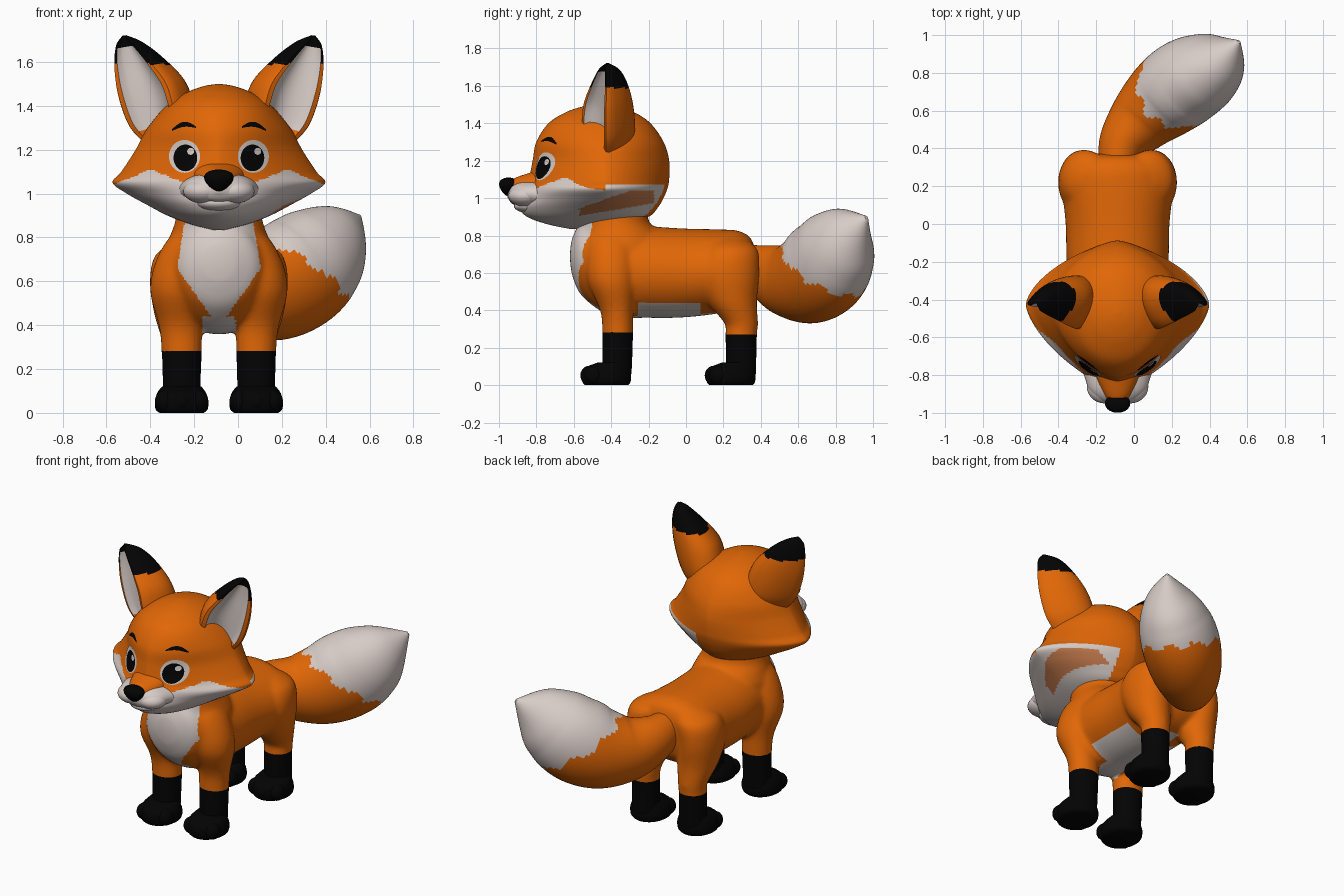
import bpy, bmesh, math
from mathutils import Vector
from mathutils.bvhtree import BVHTree

old = bpy.data.objects.get("Cube")
if old:
    bpy.data.objects.remove(old, do_unlink=True)

CX = -0.087  # centre line of the animal
ORANGE, WHITE, BLACK, TAN = range(4)
palette = []
for name, rgb in (("orange fur", (0.75, 0.135, 0.002)), ("white fur", (0.68, 0.6, 0.57)),
                  ("black fur", (0.001, 0.001, 0.001)), ("tan fur", (0.57, 0.2, 0.075))):
    m = bpy.data.materials.new(name)
    m.use_nodes = True
    m.diffuse_color = (*rgb, 1)
    m.roughness = 1
    bsdf = m.node_tree.nodes["Principled BSDF"]
    bsdf.inputs["Base Color"].default_value = (*rgb, 1)
    bsdf.inputs["Roughness"].default_value = 1
    bsdf.inputs["Specular IOR Level"].default_value = 0
    palette.append(m)


def finish(name, bm, normals=True):
    if normals:
        bmesh.ops.recalc_face_normals(bm, faces=bm.faces)
    me = bpy.data.meshes.new(name)
    bm.to_mesh(me)
    bm.free()
    for m in palette:
        me.materials.append(m)
    me.shade_smooth()
    me.set_sharp_from_angle(angle=math.radians(45))
    ob = bpy.data.objects.new(name, me)
    bpy.context.collection.objects.link(ob)
    return ob


def smooth(rows, steps):
    """Catmull-Rom interpolation of rows of numbers."""
    out = []
    for i in range(len(rows) - 1):
        a, b, c, d = (rows[max(0, min(len(rows) - 1, k))] for k in range(i - 1, i + 3))
        for s in range(steps):
            t = s / steps
            out.append([q + 0.5 * t * (r - p + t * (2 * p - 5 * q + 4 * r - w + t * (3 * (q - r) + w - p)))
                        for p, q, r, w in zip(a, b, c, d)])
    return out + [list(rows[-1])]


def loft(name, rings, rule=lambda c, i, j: ORANGE):
    """Skin rings of points; rule(centre, ring, segment) gives the colour."""
    bm = bmesh.new()
    vs = [[bm.verts.new(p) for p in r] for r in rings]
    n = len(rings[0])
    for i in range(len(vs) - 1):
        for j in range(n):
            k = (j + 1) % n
            f = bm.faces.new((vs[i][j], vs[i][k], vs[i + 1][k], vs[i + 1][j]))
            f.material_index = rule(f.calc_center_median(), i, j)
    for r, i in ((vs[0], 0), (vs[-1], len(vs) - 1)):
        f = bm.faces.new(r)
        f.material_index = rule(f.calc_center_median(), i, 0)
    return finish(name, bm)


def circle(n):
    return [(math.cos(2 * math.pi * j / n), math.sin(2 * math.pi * j / n)) for j in range(n)]


def upright(rows, side=1, steps=6, n=32):
    """Rings stacked along z from rows of z, dx, y, rx, ry."""
    return [[(CX + side * dx + c * rx, y + s * ry, z) for c, s in circle(n)]
            for z, dx, y, rx, ry in smooth(rows, steps)]


def lengthwise(rows, steps=6, n=32):
    """Rings stacked along y from rows of y, z, rx, rz."""
    return [[(CX + c * rx, y, z + s * rz) for c, s in circle(n)] for y, z, rx, rz in smooth(rows, steps)]


def ball(name, dx, y, z, r, colour, taper=0):
    bm = bmesh.new()
    bmesh.ops.create_uvsphere(bm, u_segments=28, v_segments=16, radius=1)
    for v in bm.verts:
        w = 1 + taper * v.co.z
        v.co = Vector((CX + dx + v.co.x * r[0] * w, y + v.co.y * r[1] * w, z + v.co.z * r[2]))
    for f in bm.faces:
        f.material_index = colour
    return finish(name, bm)


# Head: stacked rings of z, half width, front y, back y, widest y, corner sharpness
head_rows = [(0.835, 0.03, -0.62, -0.5, -0.56, 1), (0.86, 0.13, -0.74, -0.33, -0.5, 1),
             (0.9, 0.235, -0.85, -0.2, -0.46, 1.15), (0.95, 0.33, -0.89, -0.15, -0.44, 1.25),
             (1.0, 0.42, -0.88, -0.12, -0.43, 1.32), (1.05, 0.485, -0.86, -0.1, -0.43, 1.36),
             (1.1, 0.445, -0.84, -0.09, -0.43, 1.36), (1.2, 0.38, -0.82, -0.09, -0.43, 1.32),
             (1.3, 0.325, -0.8, -0.12, -0.43, 1.15), (1.4, 0.24, -0.735, -0.19, -0.44, 1),
             (1.46, 0.15, -0.64, -0.28, -0.46, 1), (1.49, 0.07, -0.55, -0.38, -0.47, 1),
             (1.5, 0.01, -0.48, -0.46, -0.47, 1)]


def power(v, p):
    return math.copysign(abs(v) ** p, v)


def head_colour(c, i, j):
    dx, along = c.x - CX, c.y + 0.57
    if dx > 0.1 and 0 < along < 0.4 and 0.905 + 0.17 * along < c.z < min(1.04, 0.945 + 0.35 * along):
        return TAN
    if c.y < -0.43:
        return WHITE if c.z < 1.11 - 0.4 * abs(abs(dx) - 0.31) else ORANGE
    return WHITE if c.z < (1.07 if dx > 0.1 else 0.89) else ORANGE


head = loft("head", [[(CX + w * power(c, p), yw + power(s, 1 + (p - 1) * 0.6 if s > 0 else p)
                       * ((yb - yw) if s > 0 else (yw - yf)), z) for c, s in circle(160)]
                     for z, w, yf, yb, yw, p in smooth(head_rows, 10)], head_colour)

# Muzzle and nose
loft("muzzle_bridge", lengthwise([(-0.68, 1.1, 0.15, 0.085), (-0.83, 1.075, 0.105, 0.062),
                                  (-0.92, 1.06, 0.06, 0.045), (-0.95, 1.055, 0.02, 0.02)]))
loft("muzzle", lengthwise([(-0.7, 1.0, 0.22, 0.09), (-0.8, 1.02, 0.178, 0.08), (-0.88, 1.025, 0.15, 0.068),
                           (-0.93, 1.02, 0.1, 0.05), (-0.955, 1.02, 0.02, 0.015)]), lambda c, i, j: WHITE)
ball("chin", 0, -0.83, 0.958, (0.1, 0.09, 0.04), WHITE)
for side, tag in ((-1, "right"), (1, "left")):
    ball(tag + "_lip", side * 0.068, -0.86, 1.012, (0.095, 0.09, 0.057), WHITE)
ball("nose", 0, -0.95, 1.06, (0.064, 0.047, 0.05), BLACK, 0.35)

# Eyes and brows: thin plates laid on the face
tree = BVHTree.FromObject(head, bpy.context.evaluated_depsgraph_get())


def decal(name, place, nu, nv, colour, lift):
    bm = bmesh.new()
    grid = []
    for u in range(nu + 1):
        row = []
        for v in range(nv + 1):
            x, z = place(u / nu, v / nv)
            hit = tree.ray_cast(Vector((x, -3, z)), Vector((0, 1, 0)))[0]
            row.append(bm.verts.new((x, hit.y - lift, z)))
        grid.append(row)
    for u in range(nu):
        for v in range(nv):
            f = bm.faces.new((grid[u][v], grid[u + 1][v], grid[u + 1][v + 1], grid[u][v + 1]))
            f.material_index = colour
    bmesh.ops.remove_doubles(bm, verts=bm.verts, dist=0.0001)
    bm.normal_update()
    for f in bm.faces:
        if f.normal.y > 0:
            f.normal_flip()
    finish(name, bm, False)


def disc(name, dx, z, rx, rz, colour, lift):
    def place(u, v):
        a = 2 * math.pi * u
        return CX + dx + rx * v * math.cos(a), z + rz * v * math.sin(a)
    decal(name, place, 32, 6, colour, lift)


for side, tag in ((-1, "right"), (1, "left")):
    disc(tag + "_eye_white", side * 0.157, 1.17, 0.071, 0.075, WHITE, 0.004)
    disc(tag + "_pupil", side * 0.153, 1.163, 0.054, 0.061, BLACK, 0.007)
    disc(tag + "_eye_glint", side * 0.153 + 0.024, 1.193, 0.016, 0.016, WHITE, 0.0095)
    decal(tag + "_brow", lambda u, v: (
        CX + side * (0.105 + 0.11 * u),
        1.303 + 0.02 * math.sin(math.pi * u) - 0.014 * u + (v - 0.5) * 0.023 * math.sin(math.pi * (0.1 + 0.8 * u))),
        14, 2, BLACK, 0.006)

# Ears: each row has the outer edge, the inner edge and the depth of the back
ear_rows = [(0.33, -0.41, 1.22, 0.17, -0.52, 1.33, 0.2), (0.41, -0.41, 1.31, 0.19, -0.55, 1.4, 0.24),
            (0.46, -0.41, 1.45, 0.225, -0.54, 1.51, 0.225), (0.475, -0.41, 1.58, 0.305, -0.5, 1.61, 0.17),
            (0.465, -0.415, 1.67, 0.38, -0.46, 1.685, 0.1), (0.44, -0.42, 1.72, 0.425, -0.425, 1.722, 0.01)]
BACK, FRONT = 24, 24
ear_levels = smooth(ear_rows, 9)


def ear_ring(row, side):
    o, i, d = Vector(row[:3]), Vector(row[3:6]), row[6]
    mid, half, back = (o + i) / 2, (o - i) / 2, Vector((-0.6, 0.8, 0.1))
    pts = [mid + half * math.cos(math.pi * k / BACK) + back * d * abs(math.sin(math.pi * k / BACK)) ** 0.8
           for k in range(BACK + 1)]
    for k in range(1, FRONT):
        u = 2 * k / FRONT - 1
        dish = 0.25 * d * (1 - (u / 0.75) ** 2) if abs(u) < 0.75 else -min(0.015, d * 0.2)
        pts.append(mid + half * u + back * dish)
    return [(CX + side * p.x, p.y, p.z) for p in pts]


def ear_colour(c, i, j):
    u = 2 * (j - BACK + 0.5) / FRONT - 1
    if j >= BACK and abs(u) < 0.76 and 0.12 < i / len(ear_levels) < 0.75:
        return WHITE
    return BLACK if c.z > 1.59 else ORANGE


for side, tag in ((-1, "right"), (1, "left")):
    loft(tag + "_ear", [ear_ring(r, side) for r in ear_levels], ear_colour)

# Torso, neck and legs, fused into one soft body
torso_rows = [(-0.62, 0.69, 0.03, 0.03), (-0.605, 0.685, 0.1, 0.11), (-0.55, 0.67, 0.19, 0.2),
              (-0.4, 0.62, 0.25, 0.25), (-0.2, 0.605, 0.27, 0.245), (0, 0.6, 0.275, 0.237),
              (0.2, 0.61, 0.295, 0.222), (0.29, 0.62, 0.28, 0.202), (0.35, 0.63, 0.21, 0.15),
              (0.375, 0.63, 0.08, 0.06)]
neck_rows = [(0.5, 0, -0.38, 0.2, 0.14), (0.62, 0, -0.39, 0.25, 0.2), (0.74, 0, -0.355, 0.245, 0.25),
             (0.81, 0, -0.36, 0.222, 0.225), (0.87, 0, -0.385, 0.2, 0.19), (0.95, 0, -0.39, 0.19, 0.18)]
front_rows = [(0.04, 0.17, -0.37, 0.085, 0.08), (0.28, 0.17, -0.365, 0.092, 0.083), (0.4, 0.175, -0.37, 0.1, 0.09),
              (0.55, 0.185, -0.395, 0.128, 0.13), (0.68, 0.165, -0.4, 0.128, 0.135), (0.8, 0.125, -0.4, 0.1, 0.12),
              (0.85, 0.1, -0.4, 0.03, 0.04)]
hind_rows = [(0.04, 0.17, 0.295, 0.085, 0.08), (0.26, 0.17, 0.295, 0.085, 0.085), (0.33, 0.17, 0.295, 0.09, 0.09),
             (0.45, 0.175, 0.245, 0.12, 0.135), (0.6, 0.185, 0.22, 0.13, 0.172), (0.72, 0.16, 0.235, 0.13, 0.15),
             (0.78, 0.11, 0.23, 0.09, 0.09)]
parts = [loft("torso", lengthwise(torso_rows, 8, 64)), loft("neck", upright(neck_rows, 1, 8, 64))]
for rows in (front_rows, hind_rows):
    parts += [loft("leg", upright(rows, side, 10)) for side in (-1, 1)]


def body_colour(c):
    dx = abs(c.x - CX)
    if c.z < (0.285 if c.y < 0 else 0.268):
        return BLACK
    on_leg = dx > 0.075 and (c.y > 0.08 or -0.5 < c.y < -0.26)
    if c.z < 0.44 and c.y < 0.22 and not on_leg:
        return WHITE
    half = min(0.16 + (0.85 - c.z) * 0.16, 0.19 - (0.66 - c.z) * 0.7 if c.z < 0.66 else 1)
    return WHITE if c.y < -0.5 and dx < half else ORANGE


bm = bmesh.new()
for p in parts:
    bm.from_mesh(p.data)
    bpy.data.objects.remove(p, do_unlink=True)
body = finish("body", bm)
remesh = body.modifiers.new("fuse", "REMESH")
remesh.mode = "VOXEL"
remesh.voxel_size = 0.012
soften = body.modifiers.new("soften", "SMOOTH")
soften.factor = 0.5
soften.iterations = 12
bpy.context.view_layer.update()
fused = bpy.data.meshes.new_from_object(body.evaluated_get(bpy.context.evaluated_depsgraph_get()))
body.modifiers.clear()
body.data = fused
fused.materials.clear()
for m in palette:
    fused.materials.append(m)
for poly in fused.polygons:
    poly.material_index = body_colour(poly.center)
fused.shade_smooth()

# Paws with three toes each
for end, paw_y in (("front", -0.425), ("hind", 0.24)):
    for side, tag in ((-1, "right"), (1, "left")):
        name = f"{tag}_{end}"
        loft(name + "_paw", upright([(0, 0.17, paw_y, 0.1, 0.115), (0.015, 0.17, paw_y, 0.118, 0.128),
                                     (0.05, 0.17, paw_y, 0.122, 0.132), (0.09, 0.17, paw_y, 0.112, 0.12),
                                     (0.12, 0.17, paw_y + 0.03, 0.09, 0.08)], side, 4),
             lambda c, i, j: BLACK)
        for k in (-1, 0, 1):
            ball(f"{name}_toe_{k + 2}", side * 0.17 + k * 0.075, paw_y - 0.09 + 0.025 * abs(k), 0.052,
                 (0.047, 0.05, 0.052), BLACK)

# Tail: swept ovals along a curved path of x, y, z, radius
path = smooth([(-0.09, 0.28, 0.65, 0.1), (-0.06, 0.42, 0.605, 0.14), (0.03, 0.54, 0.565, 0.19),
               (0.15, 0.655, 0.575, 0.235), (0.265, 0.745, 0.635, 0.25), (0.375, 0.81, 0.725, 0.225),
               (0.465, 0.875, 0.81, 0.155), (0.555, 0.965, 0.895, 0.012)], 8)
tail = []
for i, row in enumerate(path):
    ahead, behind = path[min(i + 1, len(path) - 1)], path[max(i - 1, 0)]
    t = (Vector(ahead[:3]) - Vector(behind[:3])).normalized()
    a = t.cross(Vector((0, 0, 1))).normalized() * 0.92
    b = a.cross(t) * 1.15
    tail.append([Vector(row[:3]) + (a * c + b * s) * row[3] for c, s in circle(64)])
loft("tail", tail, lambda c, i, j: WHITE if 0.65 * c.x + 0.55 * c.y + 1.3 * c.z
     + 0.03 * math.sin(j * 0.9) > 1.39 else ORANGE)
